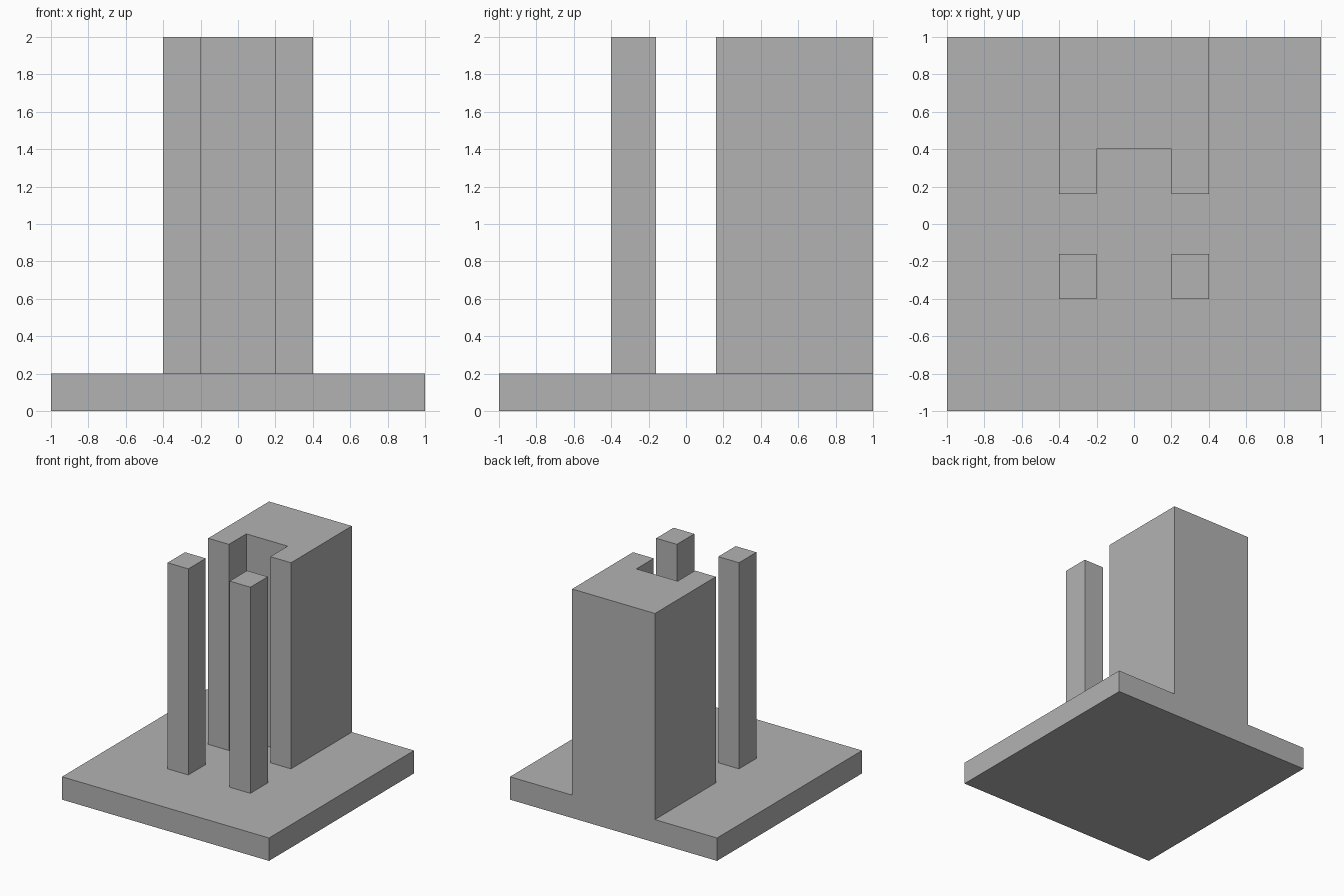
import bpy
import bmesh

cube = bpy.data.objects.get("Cube")
if cube:
    bpy.data.objects.remove(cube, do_unlink=True)

# Single plain grey for every part
GREY = (0.45, 0.45, 0.45, 1.0)
grey = bpy.data.materials.new("plain_grey")
grey.use_nodes = True
grey.diffuse_color = GREY
grey.node_tree.nodes["Principled BSDF"].inputs["Base Color"].default_value = GREY


def prism(name, outline, z0, z1):
    """Extrude a flat outline (counter-clockwise from above) from z0 up to z1."""
    bm = bmesh.new()
    base = bm.faces.new([bm.verts.new((x, y, z0)) for x, y in outline])
    top = bmesh.ops.extrude_face_region(bm, geom=[base], use_keep_orig=True)
    moved = [g for g in top["geom"] if isinstance(g, bmesh.types.BMVert)]
    bmesh.ops.translate(bm, verts=moved, vec=(0, 0, z1 - z0))
    bmesh.ops.recalc_face_normals(bm, faces=bm.faces)
    mesh = bpy.data.meshes.new(name)
    bm.to_mesh(mesh)
    bm.free()
    mesh.materials.append(grey)
    obj = bpy.data.objects.new(name, mesh)
    bpy.context.collection.objects.link(obj)
    return obj


def rectangle(x0, x1, y0, y1):
    return [(x0, y0), (x1, y0), (x1, y1), (x0, y1)]


BASE_TOP, TOP = 0.2, 2.0
INNER, OUTER = 0.2, 0.4      # pillar sides in x
NEAR, FAR = 0.16, 0.4        # pillar sides in y

# Square base slab
prism("base_slab", rectangle(-1, 1, -1, 1), 0, BASE_TOP)

# Tall rear block with a notch in its front, flush with the back of the slab
half = [(INNER, FAR), (INNER, NEAR), (OUTER, NEAR), (OUTER, 1)]
prism("rear_block", half + [(-x, y) for x, y in reversed(half)], BASE_TOP, TOP)

# Two free-standing front pillars
prism("left_pillar", rectangle(INNER, OUTER, -FAR, -NEAR), BASE_TOP, TOP)
prism("right_pillar", rectangle(-OUTER, -INNER, -FAR, -NEAR), BASE_TOP, TOP)
